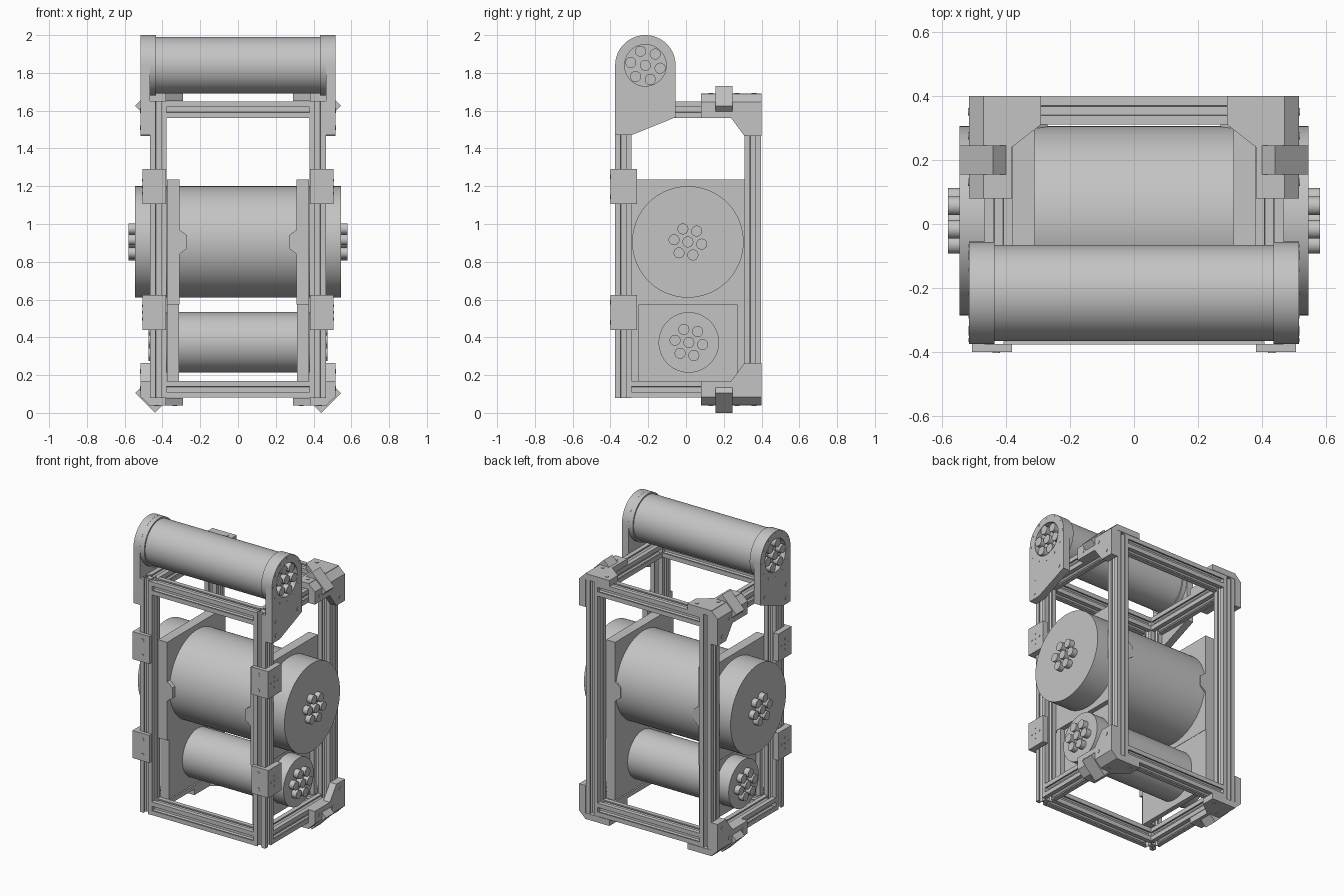
import bpy, bmesh
from math import sin, cos, pi, radians

cube = bpy.data.objects.get("Cube")
if cube:
    bpy.data.objects.remove(cube, do_unlink=True)

grey = bpy.data.materials.new("machine grey")
grey.use_nodes = True
colour = (0.55, 0.55, 0.55, 1)
grey.diffuse_color = colour
grey.node_tree.nodes["Principled BSDF"].inputs["Base Color"].default_value = colour

made = []


def prism(name, outlines, axis, a, b):
    """Extrude closed outlines along an axis from a to b, as one object."""
    place = {"x": lambda p, t: (t, p[0], p[1]),
             "y": lambda p, t: (p[0], t, p[1]),
             "z": lambda p, t: (p[0], p[1], t)}[axis]
    bm = bmesh.new()
    for pts in outlines:
        low = [bm.verts.new(place(p, a)) for p in pts]
        high = [bm.verts.new(place(p, b)) for p in pts]
        bm.faces.new(low)
        bm.faces.new(high)
        for i in range(len(pts)):
            j = (i + 1) % len(pts)
            bm.faces.new((low[i], low[j], high[j], high[i]))
    bmesh.ops.recalc_face_normals(bm, faces=bm.faces)
    mesh = bpy.data.meshes.new(name)
    bm.to_mesh(mesh)
    bm.free()
    mesh.materials.append(grey)
    ob = bpy.data.objects.new(name, mesh)
    bpy.context.scene.collection.objects.link(ob)
    made.append(ob)
    return ob


def circle(c, r, n=64):
    return [(c[0] + r * cos(2 * pi * i / n), c[1] + r * sin(2 * pi * i / n)) for i in range(n)]


def rect(u0, u1, v0, v1):
    return [(u0, v0), (u1, v0), (u1, v1), (u0, v1)]


def t_slot(cu, cv, half=0.044):
    """Slotted aluminium bar section: one side, turned four times."""
    side = [(1, -.34), (.8, -.34), (.8, -.55), (.65, -.55), (.4, -.3),
            (.4, .3), (.65, .55), (.8, .55), (.8, .34), (1, .34), (1, 1)]
    pts = []
    for k in range(4):
        c, s = round(cos(k * pi / 2)), round(sin(k * pi / 2))
        pts += [(cu + half * (c * u - s * v), cv + half * (s * u + c * v)) for u, v in side]
    return pts


def bolt_ring(c, ring, r, turn):
    spots = [c] + [(c[0] + ring * cos(radians(turn + 60 * k)),
                    c[1] + ring * sin(radians(turn + 60 * k))) for k in range(6)]
    return [circle(p, r, 24) for p in spots]


MID_Z = 0.865                       # the frame is mirrored about this height
POST_X, FRONT_Y, BACK_Y = 0.422, -0.332, 0.354
LOW_Z, HIGH_Z = 0.125, 1.605
BIG, SMALL, TOP = (0.01, 0.905), (0.015, 0.373), (-0.215, 1.84)

# Rails across the frame
for y, place in ((FRONT_Y, "front"), (BACK_Y, "back")):
    for z, level in ((LOW_Z, "bottom"), (HIGH_Z, "top")):
        prism(f"{place}_{level}_rail", [t_slot(y, z)], "x", -0.378, 0.378)

# Rollers
prism("big_drum", [circle(BIG, 0.295, 96)], "x", -0.545, 0.545)
prism("small_drum", [circle(SMALL, 0.16)], "x", -0.44, 0.44)
prism("top_roller", [circle(TOP, 0.15)], "x", -0.48, 0.48)

for s, side in ((1, "left"), (-1, "right")):
    def part(name, outlines, axis, a, b):
        """Prism built for the left and mirrored for the right."""
        if axis == "x":
            return prism(f"{side}_{name}", outlines, axis, s * a, s * b)
        return prism(f"{side}_{name}", [[(s * u, v) for u, v in o] for o in outlines], axis, a, b)

    # Posts and side rails
    for y, place in ((FRONT_Y, "front"), (BACK_Y, "back")):
        part(f"{place}_post", [t_slot(POST_X, y)], "z", 0.08, 1.65)
    for z, level in ((LOW_Z, "bottom"), (HIGH_Z, "top")):
        part(f"{level}_side_rail", [t_slot(POST_X, z)], "y", -0.288, 0.31)

    # Drum side plates with cradle hooks
    part("upper_side_plate", [rect(-0.31, 0.31, 0.575, 1.235)], "x", 0.31, 0.377)
    part("lower_side_plate", [rect(-0.29, 0.31, 0.17, 0.575)], "x", 0.312, 0.345)
    part("plate_flanges", [rect(-0.29, -0.25, 0.17, 0.575),
                           rect(0.27, 0.31, 0.17, 0.575)], "x", 0.345, 0.375)
    hook = [(0.32, 0.97), (0.31, 0.97), (0.27, 0.94), (0.27, 0.87), (0.31, 0.84), (0.32, 0.84)]
    for y in (-0.31, 0.28):
        part("cradle_hook", [hook], "y", y, y + 0.03)

    # Bolts on the drum ends
    part("big_drum_bolts", bolt_ring(BIG, 0.074, 0.029, -9), "x", 0.54, 0.58)
    part("small_drum_bolts", bolt_ring(SMALL, 0.074, 0.029, -9), "x", 0.43, 0.475)

    # Top roller collar and its round-topped end plate with a recess
    part("roller_collar", [circle(TOP, 0.1595)], "x", 0.435, 0.47)
    arch = [(TOP[0] + 0.16 * cos(pi * i / 32), TOP[1] + 0.16 * sin(pi * i / 32)) for i in range(33)]
    plate = part("roller_end_plate", [arch + [(-0.375, 1.47), (-0.29, 1.47), (-0.055, 1.565)]],
                 "x", 0.466, 0.515)
    cutter = part("recess_cutter", [circle(TOP, 0.11)], "x", 0.44, 0.56)
    cutter.hide_render = True
    cutter.hide_viewport = True
    made.remove(cutter)
    cut = plate.modifiers.new("recess", "BOOLEAN")
    cut.operation = "DIFFERENCE"
    cut.solver = "EXACT"
    cut.object = cutter
    part("roller_bolts", bolt_ring(TOP, 0.079, 0.029, -11), "x", 0.47, 0.515)
    screws = [(-0.33, 1.6), (-0.1, 1.6), (-0.33, 1.51)]
    screws += [(TOP[0] + 0.147 * cos(radians(a)), TOP[1] + 0.147 * sin(radians(a)))
               for a in range(0, 360, 30)]
    part("end_plate_screws", [circle(p, 0.012 if i < 3 else 0.006, 12)
                              for i, p in enumerate(screws)], "x", 0.51, 0.517)

    # Back corner brackets, bottom and top
    for flip, level in ((1, "bottom"), (-1, "top")):
        def h(z):
            return MID_Z + flip * (z - MID_Z)

        def up(pts):
            return [(u, h(z)) for u, z in pts]

        flat = [(0.29, 0.4), (0.47, 0.4), (0.47, 0.08), (0.38, 0.08), (0.38, 0.24), (0.29, 0.31)]
        part(f"{level}_bracket_flat", [flat], "z", h(0.04), h(0.08))
        wall = [(0.08, 0.085), (0.4, 0.085), (0.4, 0.265), (0.31, 0.265), (0.24, 0.17), (0.08, 0.17)]
        part(f"{level}_bracket_wall", [up(wall)], "x", 0.467, 0.515)
        wedge = [(0.467, 0.04), (0.515, 0.085), (0.467, 0.085)]
        part(f"{level}_bracket_chamfer", [up(wedge)], "y", 0.08, 0.4)
        part(f"{level}_wall_screws", [circle((y, h(z)), 0.012, 16) for y, z in
                                      ((0.13, 0.13), (0.275, 0.13), (0.35, 0.22))], "x", 0.51, 0.518)
        part(f"{level}_flat_screws", [circle(p, 0.012, 16) for p in
                                      ((0.335, 0.36), (0.43, 0.27), (0.43, 0.13))],
             "z", h(0.037), h(0.05))
        # Slanted clamp block across the bracket edge
        block = [(0.44, 0), (0.545, 0.105), (0.505, 0.145), (0.4, 0.04)]
        part(f"{level}_clamp_block", [up(block)], "y", 0.155, 0.245)

    # Angle clamps on the front posts
    for z in (0.44, 1.105):
        angle = [(0.38, -0.4), (0.505, -0.4), (0.505, -0.26), (0.467, -0.26),
                 (0.467, -0.375), (0.38, -0.375)]
        part("post_clamp", [angle], "z", z, z + 0.185)
        part("clamp_front_screws", [circle((0.43, z + d), 0.012, 16) for d in (0.04, 0.145)],
             "y", -0.403, -0.39)
        mid = z + 0.092
        part("clamp_side_screws", [circle((-0.332 + u, mid + v), 0.007, 12) for u, v in
                                   ((0, 0), (0.035, 0), (-0.035, 0), (0, 0.035), (0, -0.035))],
             "x", 0.5, 0.507)

# Smooth the round parts, keep hard edges
bpy.ops.object.select_all(action="DESELECT")
for ob in made:
    ob.select_set(True)
bpy.context.view_layer.objects.active = made[0]
bpy.ops.object.shade_smooth_by_angle(angle=radians(30))
